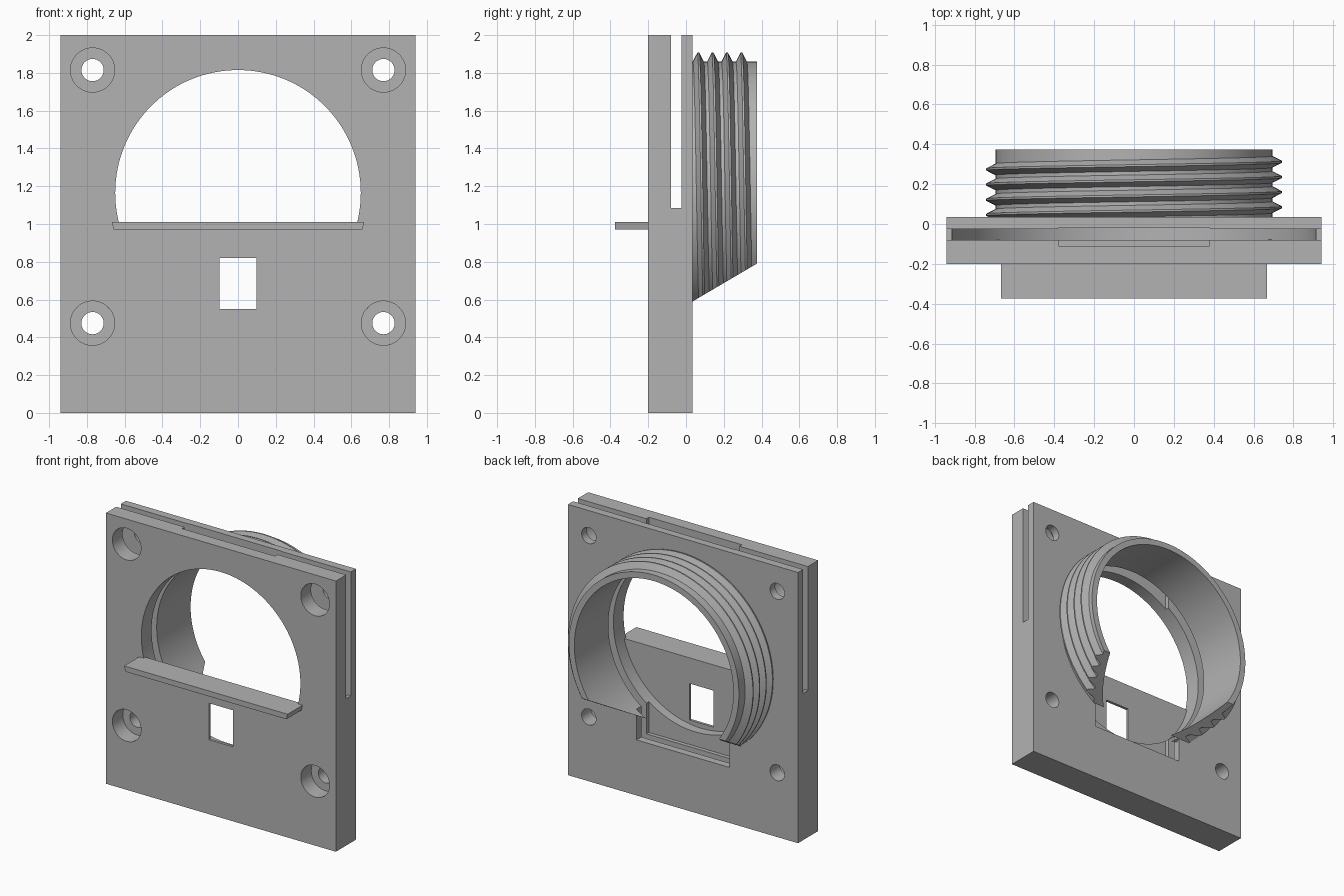
import bpy, bmesh, math
from mathutils import Vector

if "Cube" in bpy.data.objects:
    bpy.data.objects.remove(bpy.data.objects["Cube"])

CZ = 1.165            # height of the round opening's centre
BORE, RING, CREST = 0.65, 0.695, 0.742
BACK, FRONT = 0.035, -0.2

grey = bpy.data.materials.new("grey plastic")
grey.diffuse_color = (0.45, 0.45, 0.45, 1)
grey.use_nodes = True
grey.node_tree.nodes["Principled BSDF"].inputs["Base Color"].default_value = grey.diffuse_color


def finish(name, bm):
    bmesh.ops.recalc_face_normals(bm, faces=bm.faces)
    me = bpy.data.meshes.new(name)
    bm.to_mesh(me)
    bm.free()
    me.materials.append(grey)
    ob = bpy.data.objects.new(name, me)
    bpy.context.collection.objects.link(ob)
    return ob


def prism(name, pts, y0, y1):
    """Extrude an x-z outline along y."""
    bm = bmesh.new()
    face = bm.faces.new([bm.verts.new((x, y0, z)) for x, z in pts])
    ext = bmesh.ops.extrude_face_region(bm, geom=[face])
    verts = [g for g in ext["geom"] if isinstance(g, bmesh.types.BMVert)]
    bmesh.ops.translate(bm, verts=verts, vec=(0, y1 - y0, 0))
    return finish(name, bm)


def rect(x, z0, z1):
    return [(-x, z0), (x, z0), (x, z1), (-x, z1)]


def circle(x, z, r, n=128):
    return [(x + r * math.cos(2 * math.pi * i / n),
             z + r * math.sin(2 * math.pi * i / n)) for i in range(n)]


def activate(ob):
    bpy.ops.object.select_all(action='DESELECT')
    ob.select_set(True)
    bpy.context.view_layer.objects.active = ob


def cut(target, pts, y0, y1):
    cutter = prism("cutter", pts, y0, y1)
    cutter.hide_render = True
    mod = target.modifiers.new("cut", 'BOOLEAN')
    mod.operation, mod.solver, mod.object = 'DIFFERENCE', 'EXACT', cutter
    activate(target)
    bpy.ops.object.modifier_apply(modifier=mod.name)
    bpy.data.objects.remove(cutter)


def smooth(ob):
    activate(ob)
    bpy.ops.object.shade_smooth_by_angle(angle=math.radians(25))


def slant_trim(bm):
    """Remove everything below the sloped underside of the ring."""
    res = bmesh.ops.bisect_plane(
        bm, geom=bm.verts[:] + bm.edges[:] + bm.faces[:], dist=1e-5,
        plane_co=(0, BACK, 0.59), plane_no=Vector((0, 0.2, -0.34)).normalized(),
        clear_outer=True)
    edges = [e for e in res["geom_cut"] if isinstance(e, bmesh.types.BMEdge)]
    bmesh.ops.holes_fill(bm, edges=edges)


def sweep(name, sections, closed):
    """Skin a list of cross-sections, then trim with the sloped plane."""
    bm = bmesh.new()
    rows = [[bm.verts.new(p) for p in s] for s in sections]
    n = len(rows[0])
    for i in range(len(rows) if closed else len(rows) - 1):
        a, b = rows[i], rows[(i + 1) % len(rows)]
        for j in range(n):
            k = (j + 1) % n
            bm.faces.new((a[j], a[k], b[k], b[j]))
    if not closed:
        bm.faces.new(rows[0])
        bm.faces.new(rows[-1])
    bmesh.ops.recalc_face_normals(bm, faces=bm.faces)
    slant_trim(bm)
    ob = finish(name, bm)
    smooth(ob)
    return ob


def polar(r, a, y):
    return (r * math.sin(a), y, CZ + r * math.cos(a))


# Mounting plate with a thin front wall behind the round pocket
plate = prism("mounting_plate", rect(0.94, 0, 2), FRONT, BACK)
cut(plate, circle(0, CZ, BORE), -0.18, 0.2)
cut(plate, [p for p in circle(0, CZ, BORE) if p[1] > 0.99], -0.3, -0.1)
# Sliding slot: open-sided upper part and round lower part
cut(plate, rect(1.1, 1.085, 2.2), -0.08, -0.025)
cut(plate, circle(0, CZ, 0.918), -0.081, -0.021)
# Shallow channel in the front half, and notch through the back half
cut(plate, rect(0.38, 0.41, 2.2), -0.11, -0.05)
cut(plate, rect(0.38, 0.41, 0.8), -0.06, 0.2)
# Small window
cut(plate, rect(0.098, 0.55, 0.82), -0.3, -0.1)
# Counterbored screw holes
for x in (-0.77, 0.77):
    for z in (0.475, 1.815):
        cut(plate, circle(x, z, 0.117, 48), -0.3, -0.078)
        cut(plate, circle(x, z, 0.059, 32), -0.3, 0.2)
smooth(plate)

# Shelf under the opening
prism("shelf", [(-0.658, 0.97), (0.658, 0.97), (0.668, 1.01), (-0.668, 1.01)],
      -0.375, -0.18)

# Ring behind the plate
N = 128
sweep("threaded_ring",
      [[polar(r, 2 * math.pi * i / N, y) for r, y in
        ((BORE, BACK), (RING, BACK), (RING, 0.375), (BORE, 0.375))]
       for i in range(N)], True)

# Thread: one helical ridge per turn, open at the bottom
PITCH = 0.076
for turn in range(4):
    rows = []
    for i in range(101):
        a = math.radians(-150 + 3 * i)
        y = 0.065 + PITCH * (turn + a / (2 * math.pi))
        rows.append([polar(r, a, y + d) for r, d in
                     ((0.685, -0.034), (CREST, -0.005), (CREST, 0.005), (0.685, 0.034))])
    sweep("thread_ridge_%d" % (turn + 1), rows, False)
